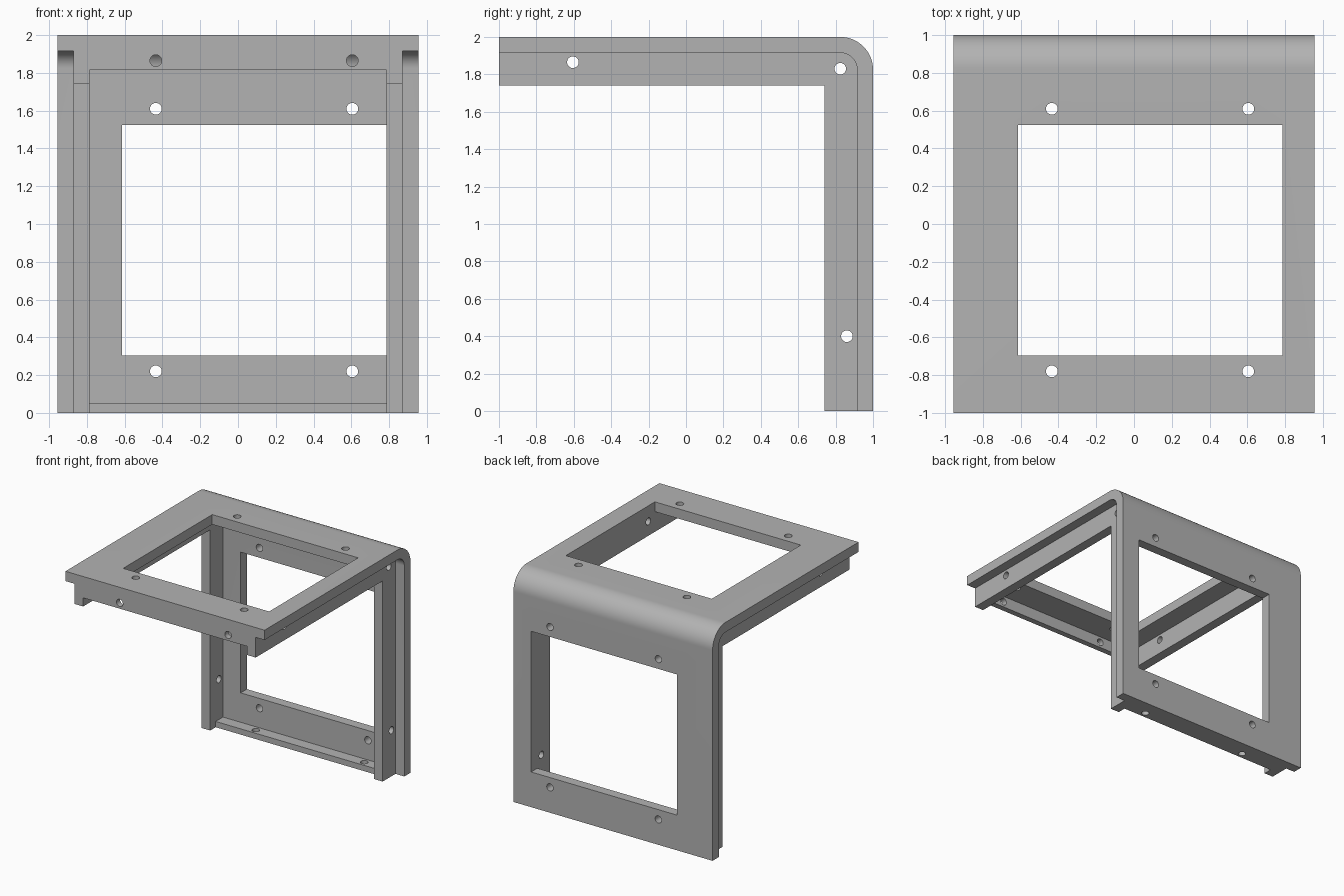
import bpy, bmesh, math
from mathutils import Matrix, Vector

if "Cube" in bpy.data.objects:
    bpy.data.objects.remove(bpy.data.objects["Cube"], do_unlink=True)

HALF_W = 0.955              # half width of the bent plate
T = 0.085                   # plate and rail thickness
R_OUT, R_IN = 0.175, 0.09   # bend radii, outside and inside
CY, CZ = 0.825, 1.825       # bend centre
RAIL_IN, RAIL_OUT = 0.785, 0.87
RAIL_EDGE = 0.74            # inner edge of the rails
LIP_T, LIP_EDGE = 0.05, 0.815
HOLE_R = 0.031
HOLE_X = (-0.435, 0.605)

grey = bpy.data.materials.new("Grey")
grey.use_nodes = True
grey.diffuse_color = (0.45, 0.45, 0.45, 1)
grey.node_tree.nodes["Principled BSDF"].inputs["Base Color"].default_value = (0.45, 0.45, 0.45, 1)


def arc(r, n=20):
    """Quarter bend in the y-z plane, from top to back."""
    return [(CY + r * math.sin(a), CZ + r * math.cos(a))
            for a in (math.pi / 2 * i / n for i in range(n + 1))]


def finish(name, bm):
    bmesh.ops.recalc_face_normals(bm, faces=bm.faces)
    me = bpy.data.meshes.new(name)
    bm.to_mesh(me)
    bm.free()
    me.materials.append(grey)
    ob = bpy.data.objects.new(name, me)
    bpy.context.collection.objects.link(ob)
    return ob


def extrude_x(name, profile, x0, x1):
    bm = bmesh.new()
    face = bm.faces.new([bm.verts.new((x0, y, z)) for y, z in profile])
    ext = bmesh.ops.extrude_face_region(bm, geom=[face])["geom"]
    bmesh.ops.translate(bm, vec=(x1 - x0, 0, 0),
                        verts=[v for v in ext if isinstance(v, bmesh.types.BMVert)])
    return finish(name, bm)


def add_box(bm, lo, hi):
    lo, hi = Vector(lo), Vector(hi)
    m = Matrix.Translation((lo + hi) / 2) @ Matrix.Diagonal((*(hi - lo), 1))
    bmesh.ops.create_cube(bm, size=1, matrix=m)


def box(name, lo, hi):
    bm = bmesh.new()
    add_box(bm, lo, hi)
    return finish(name, bm)


def cut(ob, holes, windows=()):
    """Drill holes given as (centre, axis) and saw out box windows."""
    bm = bmesh.new()
    turn = {"X": Matrix.Rotation(math.pi / 2, 4, "Y"),
            "Y": Matrix.Rotation(math.pi / 2, 4, "X"), "Z": Matrix()}
    for centre, axis in holes:
        bmesh.ops.create_cone(bm, cap_ends=True, segments=32, radius1=HOLE_R,
                              radius2=HOLE_R, depth=0.2,
                              matrix=Matrix.Translation(centre) @ turn[axis])
    for lo, hi in windows:
        add_box(bm, lo, hi)
    cutter = finish("hole_cutter", bm)
    cutter.hide_render = True
    mod = ob.modifiers.new("Holes", "BOOLEAN")
    mod.operation, mod.solver, mod.object = "DIFFERENCE", "EXACT", cutter
    bpy.context.view_layer.objects.active = ob
    bpy.ops.object.modifier_apply(modifier=mod.name)
    bpy.data.objects.remove(cutter, do_unlink=True)


# Bent plate: top panel rolling over into the back panel
plate = extrude_x("bent_plate",
                  [(-1, 2)] + arc(R_OUT) + [(1, 0), (1 - T, 0)]
                  + arc(R_IN)[::-1] + [(-1, 2 - T)], -HALF_W, HALF_W)
plate_holes = []
for x in HOLE_X:
    plate_holes += [((x, y, 1.96), "Z") for y in (0.61, -0.78)]
    plate_holes += [((x, 0.96, z), "Y") for z in (1.61, 0.22)]
cut(plate, plate_holes,
    [((-0.615, -0.695, 1.85), (0.785, 0.525, 2.1)),
     ((-0.615, 0.85, 0.305), (0.785, 1.1, 1.525))])

# Side rails: L-shaped strips under the top and along the back
rail_profile = ([(-1, 2 - T)] + arc(R_IN)
                + [(1 - T, 0), (RAIL_EDGE, 0),
                   (RAIL_EDGE, 1 + RAIL_EDGE), (-1, 1 + RAIL_EDGE)])
parts = [plate]
for name, s in (("left_rail", 1), ("right_rail", -1)):
    rail = extrude_x(name, rail_profile, s * RAIL_IN, s * RAIL_OUT)
    xm = s * (RAIL_IN + RAIL_OUT) / 2
    cut(rail, [((xm, y, z), "X")
               for y, z in ((-0.605, 1.865), (0.825, 1.83), (0.86, 0.40))])
    parts.append(rail)

# Lips between the rails at the two free ends
front_lip = box("front_lip", (-RAIL_IN, -1, 1 + LIP_EDGE), (RAIL_IN, -1 + LIP_T, 2 - T))
cut(front_lip, [((x, -0.975, 1.865), "Y") for x in HOLE_X])
bottom_lip = box("bottom_lip", (-RAIL_IN, LIP_EDGE, 0), (RAIL_IN, 1 - T, LIP_T))
cut(bottom_lip, [((x, 0.865, 0.025), "Z") for x in HOLE_X])
parts += [front_lip, bottom_lip]

# Smooth bends and holes, crisp edges elsewhere
bpy.ops.object.select_all(action="DESELECT")
for ob in parts:
    ob.select_set(True)
bpy.context.view_layer.objects.active = plate
bpy.ops.object.shade_smooth_by_angle(angle=math.radians(30))
